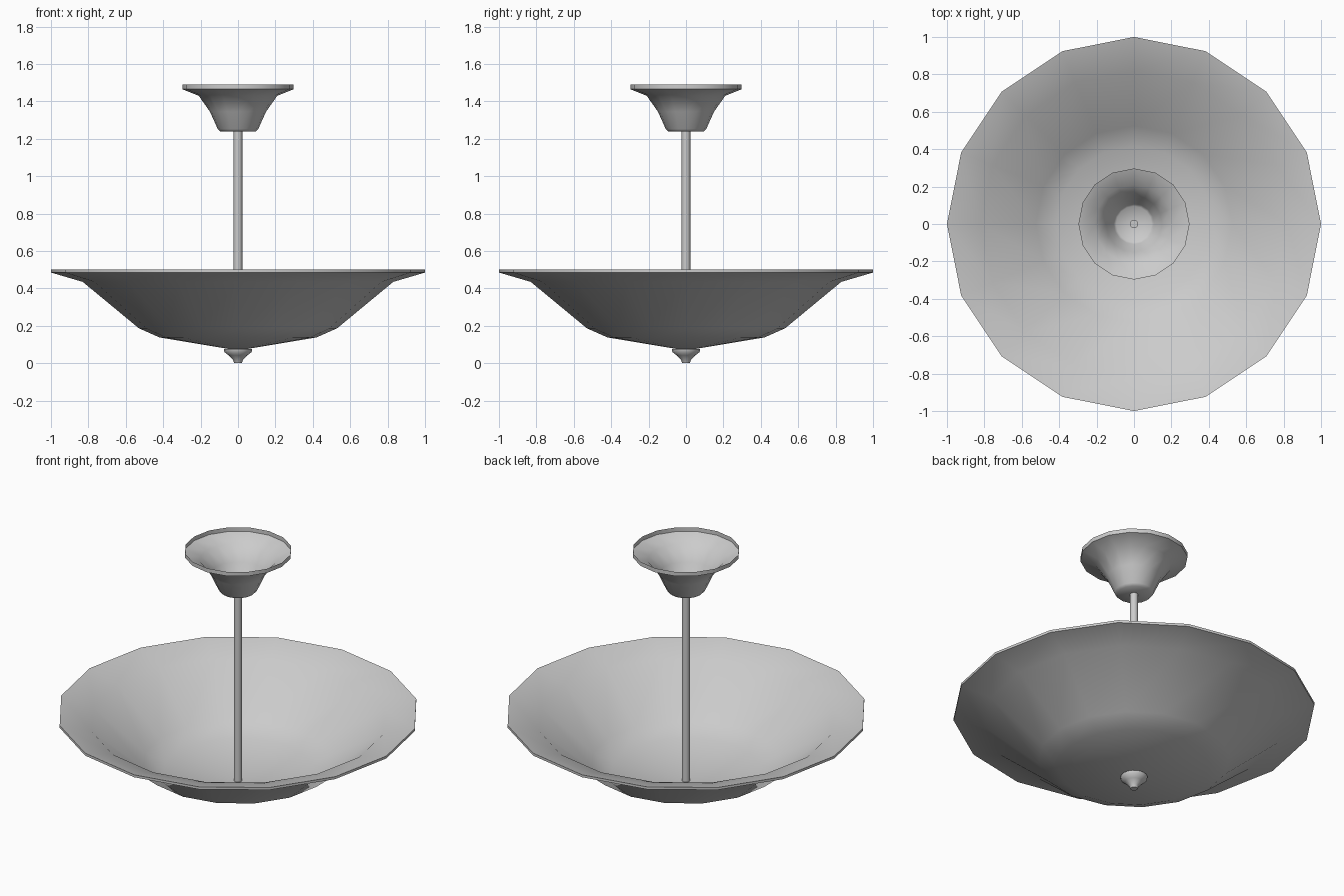
import bpy, bmesh, math

if "Cube" in bpy.data.objects:
    bpy.data.objects.remove(bpy.data.objects["Cube"])


def lathe(name, profile, sides=16):
    """Spin (radius, z) points round the z axis; radius 0 becomes a pole."""
    bm = bmesh.new()
    rings = []
    for r, z in profile:
        if r == 0:
            rings.append([bm.verts.new((0, 0, z))] * sides)
        else:
            rings.append([bm.verts.new((r * math.cos(2 * math.pi * i / sides),
                                        r * math.sin(2 * math.pi * i / sides), z))
                          for i in range(sides)])
    for a, b in zip(rings, rings[1:]):
        for i in range(sides):
            j = (i + 1) % sides
            bm.faces.new(list(dict.fromkeys((a[i], a[j], b[j], b[i]))))
    bmesh.ops.recalc_face_normals(bm, faces=bm.faces)
    mesh = bpy.data.meshes.new(name)
    bm.to_mesh(mesh)
    bm.free()
    obj = bpy.data.objects.new(name, mesh)
    bpy.context.collection.objects.link(obj)
    bpy.ops.object.select_all(action='DESELECT')
    bpy.context.view_layer.objects.active = obj
    obj.select_set(True)
    bpy.ops.object.shade_smooth_by_angle(angle=math.radians(50))
    return obj


# Wide glass bowl: outer skin up to the rim, then the inner skin back down
lathe("bowl_shade", [(0, 0.068), (0.42, 0.138), (0.53, 0.187), (0.83, 0.435),
                     (1.0, 0.485), (1.0, 0.5), (0.82, 0.447), (0.525, 0.2),
                     (0.415, 0.15), (0, 0.08)])

# Finial under the bowl
lathe("finial", [(0, 0), (0.02, 0), (0.027, 0.018), (0.05, 0.042),
                 (0.073, 0.06), (0.075, 0.075), (0, 0.078)])

# Hanging rod
lathe("rod", [(0, 0.07), (0.023, 0.07), (0.023, 1.25), (0, 1.25)], sides=12)

# Ceiling canopy, an open flared cup
lathe("ceiling_canopy", [(0, 1.238), (0.095, 1.238), (0.108, 1.252), (0.15, 1.345),
                         (0.21, 1.43), (0.297, 1.465), (0.297, 1.49)])
